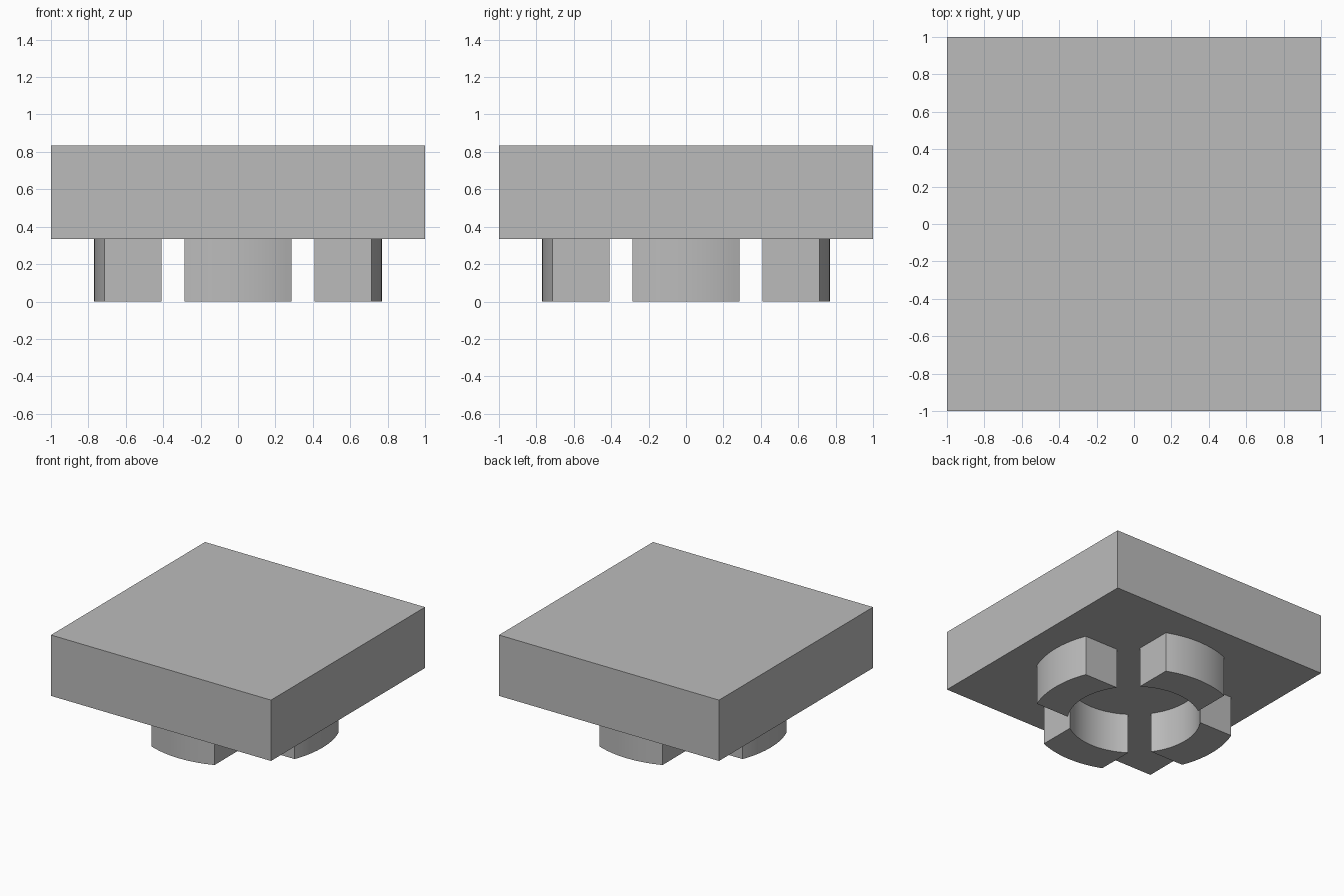
import bpy
import bmesh
from math import asin, cos, sin, pi, radians
from mathutils import Matrix

if "Cube" in bpy.data.objects:
    bpy.data.objects.remove(bpy.data.objects["Cube"], do_unlink=True)

LEG_H, SLAB_H = 0.333, 0.5
R_OUT, R_IN, HALF_W = 0.77, 0.5, 0.287
STEPS = 16

grey = bpy.data.materials.new("plain grey")
grey.use_nodes = True
colour = (0.5, 0.5, 0.5, 1)
grey.diffuse_color = colour
grey.node_tree.nodes["Principled BSDF"].inputs["Base Color"].default_value = colour


def finish(bm, name):
    bmesh.ops.recalc_face_normals(bm, faces=bm.faces)
    mesh = bpy.data.meshes.new(name)
    bm.to_mesh(mesh)
    bm.free()
    mesh.materials.append(grey)
    obj = bpy.data.objects.new(name, mesh)
    bpy.context.collection.objects.link(obj)
    return obj


def arc(radius):
    """Points of an arc around -y, ending at the straight sides of the leg."""
    end = asin(HALF_W / radius)
    angles = [end * (2 * i / STEPS - 1) for i in range(STEPS + 1)]
    return [(radius * sin(a), -radius * cos(a)) for a in angles]


# Square slab
bm = bmesh.new()
bmesh.ops.create_cube(bm, size=1)
bmesh.ops.scale(bm, vec=(2, 2, SLAB_H), verts=bm.verts)
bmesh.ops.translate(bm, vec=(0, 0, LEG_H + SLAB_H / 2), verts=bm.verts)
finish(bm, "slab")

# Four curved legs: ring pieces with parallel straight sides
for k, side in enumerate(("front", "left", "back", "right")):
    bm = bmesh.new()
    outline = arc(R_OUT) + arc(R_IN)[::-1]
    base = bm.faces.new([bm.verts.new((x, y, 0)) for x, y in outline])
    top = bmesh.ops.extrude_face_region(bm, geom=[base], use_keep_orig=True)
    raised = [g for g in top["geom"] if isinstance(g, bmesh.types.BMVert)]
    bmesh.ops.translate(bm, vec=(0, 0, LEG_H), verts=raised)
    bmesh.ops.rotate(bm, verts=bm.verts, matrix=Matrix.Rotation(k * pi / 2, 3, "Z"))
    leg = finish(bm, side + "_leg")
    bpy.ops.object.select_all(action="DESELECT")
    leg.select_set(True)
    bpy.context.view_layer.objects.active = leg
    bpy.ops.object.shade_smooth_by_angle(angle=radians(30))
